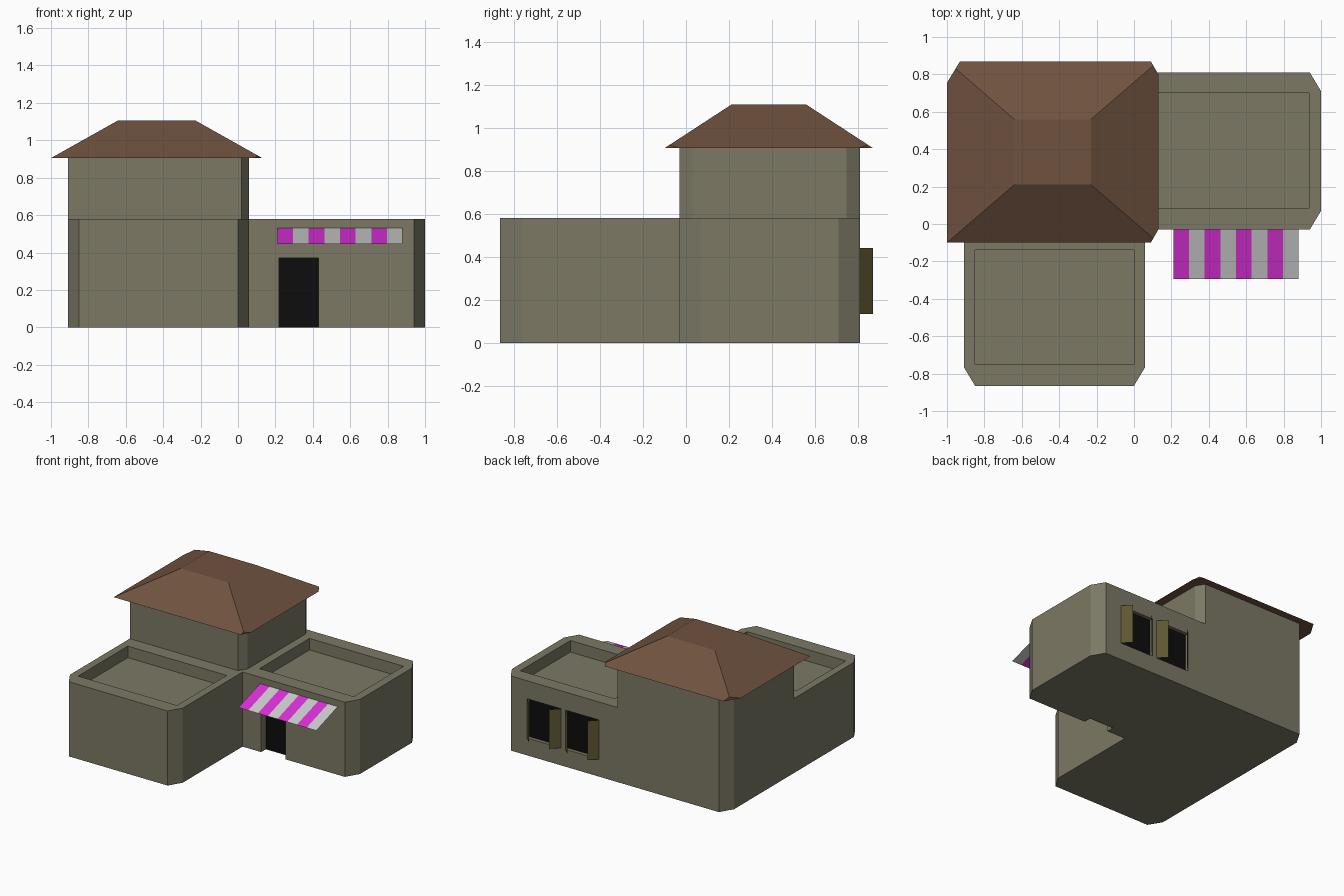
import bpy, bmesh
from mathutils import Vector

if "Cube" in bpy.data.objects:
    bpy.data.objects.remove(bpy.data.objects["Cube"])


def material(name, rgb):
    m = bpy.data.materials.new(name)
    m.diffuse_color = (*rgb, 1)
    m.use_nodes = True
    m.node_tree.nodes["Principled BSDF"].inputs["Base Color"].default_value = m.diffuse_color
    return m


wall_mat = material("plaster", (0.20, 0.19, 0.13))
roof_mat = material("roof_tile", (0.16, 0.085, 0.05))
pink_mat = material("pink_cloth", (0.70, 0.03, 0.68))
black_mat = material("dark_opening", (0.004, 0.004, 0.004))
shutter_mat = material("shutter_wood", (0.11, 0.095, 0.03))


def finish(name, bm, mat=None):
    me = bpy.data.meshes.new(name)
    bm.to_mesh(me)
    bm.free()
    ob = bpy.data.objects.new(name, me)
    bpy.context.collection.objects.link(ob)
    if mat:
        me.materials.append(mat)
    return ob


def prism(name, outline, z0, z1, mat=None):
    bm = bmesh.new()
    face = bm.faces.new([bm.verts.new((x, y, z0)) for x, y in outline])
    ext = bmesh.ops.extrude_face_region(bm, geom=[face])
    top = [v for v in ext["geom"] if isinstance(v, bmesh.types.BMVert)]
    bmesh.ops.translate(bm, verts=top, vec=(0, 0, z1 - z0))
    bmesh.ops.recalc_face_normals(bm, faces=bm.faces)
    return finish(name, bm, mat)


def rect(x0, x1, y0, y1):
    return [(x0, y0), (x1, y0), (x1, y1), (x0, y1)]


def sheets(name, quads, mat=None):
    bm = bmesh.new()
    for q in quads:
        bm.faces.new([bm.verts.new(p) for p in q])
    return finish(name, bm, mat)


def upright(x0, y0, x1, y1, z0, z1):
    return [(x0, y0, z0), (x1, y1, z0), (x1, y1, z1), (x0, y0, z1)]


def carve(ob, cutter):
    mod = ob.modifiers.new("cut", 'BOOLEAN')
    mod.operation = 'DIFFERENCE'
    mod.solver = 'EXACT'
    mod.object = cutter
    bpy.context.view_layer.objects.active = ob
    bpy.ops.object.modifier_apply(modifier=mod.name)
    bpy.data.objects.remove(cutter)


FRONT, BACK, LOW, HIGH = -0.03, 0.81, 0.58, 0.905
WIN_Z = (0.135, 0.44)
windows = [(0.18, 0.47), (0.51, 0.80)]

# L-shaped walls, full tower height with chamfered corners
walls = prism("walls", [(-0.91, -0.765), (-0.85, -0.865), (0.0, -0.865), (0.06, -0.765),
                        (0.06, FRONT), (0.94, FRONT), (1.0, 0.07), (1.0, 0.71),
                        (0.94, BACK), (-0.85, BACK), (-0.91, 0.71)], 0, HIGH)

# lower the two wings, leaving the tower
carve(walls, prism("wing_cutter", [(-2, FRONT), (0.02, FRONT), (0.06, 0.03), (0.06, 0.745),
                                   (0.02, BACK), (0.02, 2), (2, 2), (2, -2), (-2, -2)], LOW, 2))

# sunken terraces, doorway and window recesses
for area in (rect(-0.85, 0.0, -0.75, -0.14), rect(0.125, 0.935, 0.085, 0.70)):
    carve(walls, prism("terrace_cutter", area, LOW - 0.09, 1))
carve(walls, prism("door_cutter", rect(0.22, 0.43, -0.2, FRONT + 0.06), -0.1, 0.37))
for x0, x1 in windows:
    carve(walls, prism("window_cutter", rect(x0, x1, BACK - 0.03, 1), *WIN_Z))
walls.data.materials.clear()
walls.data.materials.append(wall_mat)

# dark door and window panels
sheets("door", [upright(0.22, FRONT + 0.058, 0.43, FRONT + 0.058, 0, 0.37)], black_mat)
sheets("window_panes", [upright(x1, BACK - 0.028, x0, BACK - 0.028, *WIN_Z)
                        for x0, x1 in windows], black_mat)

# half-open shutters hinged on each window side
sheets("shutters", [upright(hx, BACK, hx + s * 0.06, BACK + 0.06, *WIN_Z)
                    for w in windows for hx, s in zip(w, (1, -1))], shutter_mat)

# striped awning sloping away from the wall
stripe = 0.67 / 8
for start, name, mat in ((0, "awning_pink_stripes", pink_mat), (1, "awning_pale_stripes", None)):
    quads = []
    for i in range(start, 8, 2):
        a, b = 0.21 + i * stripe, 0.21 + (i + 1) * stripe
        quads.append([(a, -0.295, 0.445), (b, -0.295, 0.445), (b, FRONT, 0.53), (a, FRONT, 0.53)])
    sheets(name, quads, mat)

# hipped roof with three clipped corners
bm = bmesh.new()
low = [bm.verts.new((x, y, HIGH)) for x, y in rect(-1.0, 0.13, -0.10, 0.87)]
top = [bm.verts.new((x, y, 1.107)) for x, y in rect(-0.64, -0.23, 0.21, 0.56)]
bm.faces.new(low[::-1])
bm.faces.new(top)
for i in range(4):
    j = (i + 1) % 4
    bm.faces.new((low[i], low[j], top[j], top[i]))
for p, q in (((0.09, -0.10), (0.13, -0.03)), ((0.13, 0.80), (0.09, 0.87)),
             ((-0.93, 0.87), (-1.0, 0.755))):
    normal = Vector((q[1] - p[1], p[0] - q[0], 0))
    bmesh.ops.bisect_plane(bm, geom=bm.verts[:] + bm.edges[:] + bm.faces[:], dist=1e-5,
                           plane_co=(*p, HIGH), plane_no=normal, clear_outer=True)
    bmesh.ops.holes_fill(bm, edges=bm.edges[:], sides=0)
bmesh.ops.recalc_face_normals(bm, faces=bm.faces)
finish("roof", bm, roof_mat)
